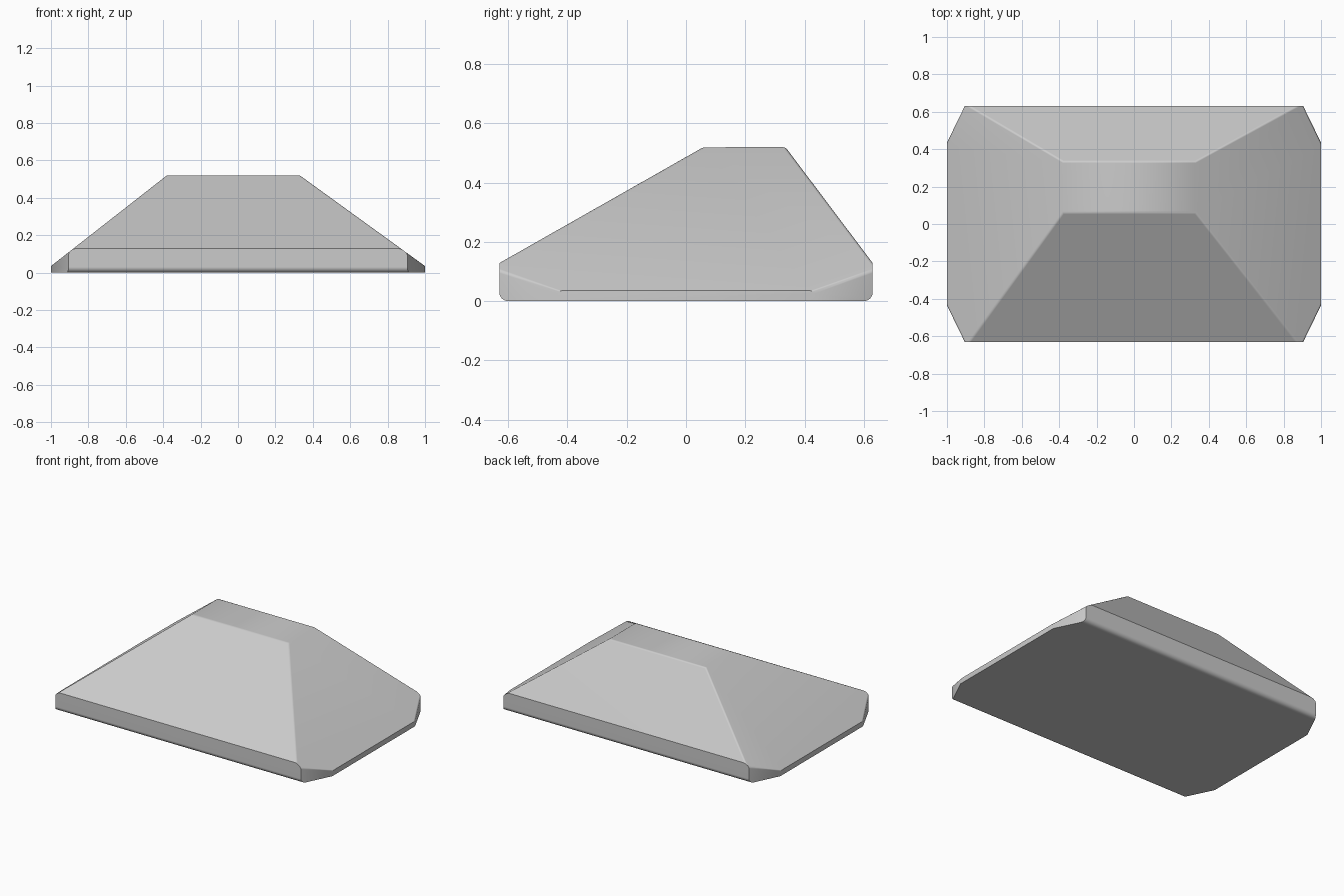
import bpy
import bmesh
from mathutils import Vector
from math import radians, sin, cos

cube = bpy.data.objects.get("Cube")
if cube:
    bpy.data.objects.remove(cube, do_unlink=True)

HALF_X, HALF_Y, TOP = 1.0, 0.63, 0.52
WALL, SIDE_WALL, ROUND = 0.128, 0.035, 0.03


def rounded_corner(y, start):
    """Quarter arc for a lower corner of the end profile."""
    cy = y - ROUND if y > 0 else y + ROUND
    return [(cy + ROUND * cos(radians(start + 15 * i)),
             ROUND + ROUND * sin(radians(start + 15 * i))) for i in range(7)]


def slice_off(bm, point, normal):
    """Cut away everything beyond a plane and close the opening."""
    cut = bmesh.ops.bisect_plane(bm, geom=bm.verts[:] + bm.edges[:] + bm.faces[:],
                                 plane_co=point, plane_no=normal, clear_outer=True)
    rim = [e for e in cut["geom_cut"] if isinstance(e, bmesh.types.BMEdge)]
    bmesh.ops.contextual_create(bm, geom=rim)


def is_soft(edge):
    """Hips, ridges and corner-cut tops are slightly softened."""
    if len(edge.link_faces) != 2:
        return False
    a, b = sorted((f.normal for f in edge.link_faces), key=lambda n: n.z)
    if a.z > 0.1:
        return not (b.z > 0.99 and abs(a.x) > 0.3)
    corner_cut = abs(a.z) < 0.01 and abs(a.x) > 0.3 and abs(a.y) > 0.3
    return corner_cut and 0.1 < b.z < 0.99


# End profile with rounded lower edges, extruded across the width
profile = (rounded_corner(-HALF_Y, 180) + rounded_corner(HALF_Y, 270)
           + [(HALF_Y, WALL), (0.335, TOP), (0.06, TOP), (-HALF_Y, WALL)])
bm = bmesh.new()
end = bm.faces.new([bm.verts.new((-HALF_X, y, z)) for y, z in profile])
grown = bmesh.ops.extrude_face_region(bm, geom=[end])
bmesh.ops.translate(bm, vec=(2 * HALF_X, 0, 0),
                    verts=[v for v in grown["geom"] if isinstance(v, bmesh.types.BMVert)])
bmesh.ops.recalc_face_normals(bm, faces=bm.faces[:])

# Sloping sides and cut corners
for side, top_x in ((-1, 0.38), (1, 0.33)):
    slice_off(bm, Vector((side * HALF_X, 0, SIDE_WALL)),
              Vector((side * (TOP - SIDE_WALL), 0, HALF_X - top_x)).normalized())
    for end_y in (-1, 1):
        slice_off(bm, Vector((side * HALF_X, end_y * 0.435, 0)),
                  Vector((side * 0.195, end_y * 0.095, 0)).normalized())

bmesh.ops.remove_doubles(bm, verts=bm.verts[:], dist=0.0005)
bmesh.ops.recalc_face_normals(bm, faces=bm.faces[:])
bm.normal_update()
bmesh.ops.bevel(bm, geom=[e for e in bm.edges if is_soft(e)], offset=0.01,
                segments=2, profile=0.5, affect='EDGES', clamp_overlap=True)
bmesh.ops.recalc_face_normals(bm, faces=bm.faces[:])

mesh = bpy.data.meshes.new("sloped_block")
bm.to_mesh(mesh)
bm.free()
block = bpy.data.objects.new("sloped_block", mesh)
bpy.context.collection.objects.link(block)

# Plain grey finish
grey = bpy.data.materials.new("plain_grey")
grey.use_nodes = True
colour = (0.6, 0.6, 0.6, 1)
grey.diffuse_color = colour
grey.node_tree.nodes["Principled BSDF"].inputs["Base Color"].default_value = colour
mesh.materials.append(grey)

# Smooth the softened edges while the large faces stay flat
for other in bpy.context.selected_objects:
    other.select_set(False)
block.select_set(True)
bpy.context.view_layer.objects.active = block
bpy.ops.object.shade_smooth_by_angle(angle=radians(30))
weighted = block.modifiers.new("flat_faces", 'WEIGHTED_NORMAL')
weighted.keep_sharp = True
